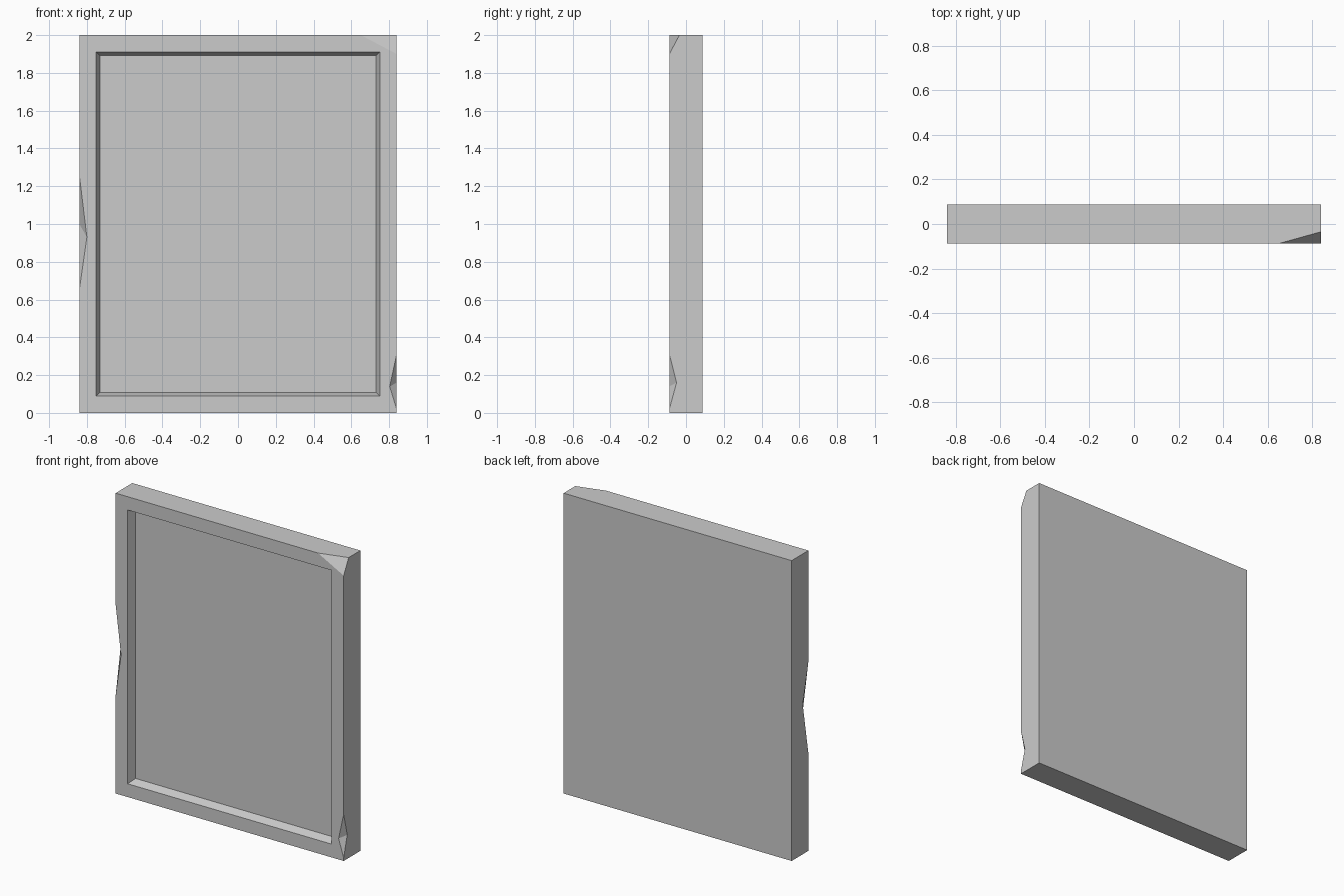
import bpy, bmesh
from mathutils import Vector

cube = bpy.data.objects.get("Cube")
if cube:
    bpy.data.objects.remove(cube, do_unlink=True)

W, D, H = 0.84, 0.088, 2.0   # half width, half depth, height

stone = bpy.data.materials.new("grey_stone")
stone.use_nodes = True
stone.diffuse_color = (0.6, 0.6, 0.6, 1)
stone.node_tree.nodes["Principled BSDF"].inputs["Base Color"].default_value = (0.6, 0.6, 0.6, 1)


def make_object(name, bm):
    bmesh.ops.recalc_face_normals(bm, faces=bm.faces)
    mesh = bpy.data.meshes.new(name)
    bm.to_mesh(mesh)
    bm.free()
    mesh.materials.append(stone)
    obj = bpy.data.objects.new(name, mesh)
    bpy.context.collection.objects.link(obj)
    return obj


# Slab with a bevelled recess in the front
bm = bmesh.new()
bmesh.ops.create_cube(bm, size=1)
for v in bm.verts:
    v.co = Vector((v.co.x * 2 * W, v.co.y * 2 * D, (v.co.z + 0.5) * H))
front = [f for f in bm.faces if f.normal.y < -0.9]
bmesh.ops.inset_region(bm, faces=front, thickness=0.125)
bmesh.ops.inset_region(bm, faces=front, thickness=0.028)
for v in front[0].verts:
    v.co.y += 0.055

# Broken top corner
a, b, c = Vector((0.65, -D, H)), Vector((W, -0.035, H)), Vector((W, -D, 1.9))
normal = (b - a).cross(c - a)
if normal.dot(Vector((W, -D, H)) - a) < 0:
    normal.negate()
geom = bm.verts[:] + bm.edges[:] + bm.faces[:]
cut = bmesh.ops.bisect_plane(bm, geom=geom, plane_co=a, plane_no=normal, clear_outer=True)
bmesh.ops.holes_fill(bm, edges=[e for e in bm.edges if e.is_boundary], sides=0)
slab = make_object("framed_slab", bm)


# Chips along the edges: two end points on the edge, one point on each side of it
def chip(name, start, end, p, q):
    start, end, p, q = map(Vector, (start, end, p, q))
    mid = (p + q) / 2
    bm = bmesh.new()
    for co in (p + (p - q), q + (q - p), start + (start - mid) * 0.5, end + (end - mid) * 0.5):
        bm.verts.new(co)
    bmesh.ops.convex_hull(bm, input=bm.verts)
    cutter = make_object(name, bm)
    cutter.hide_render = True
    cutter.hide_viewport = True
    mod = slab.modifiers.new(name, "BOOLEAN")
    mod.operation = "DIFFERENCE"
    mod.solver = "EXACT"
    mod.object = cutter


chip("left_edge_chip_cutter", (W, -D, 0.31), (W, -D, 0.02), (0.803, -D, 0.14), (W, -0.05, 0.16))
chip("right_edge_chip_cutter", (-W, -D, 1.26), (-W, -D, 0.65), (-0.80, -D, 0.93), (-W, -0.028, 1.0))
chip("recess_chip_cutter", (-0.05, -D, 0.125), (0.59, -D, 0.125),
     (0.42, -D, 0.09), (0.36, -0.08, 0.13))

# Bake the chips into the slab and drop the cutters
bpy.context.view_layer.update()
baked = bpy.data.meshes.new_from_object(slab.evaluated_get(bpy.context.evaluated_depsgraph_get()))
slab.modifiers.clear()
slab.data = baked
for obj in [o for o in bpy.data.objects if o.name.endswith("cutter")]:
    bpy.data.objects.remove(obj, do_unlink=True)
